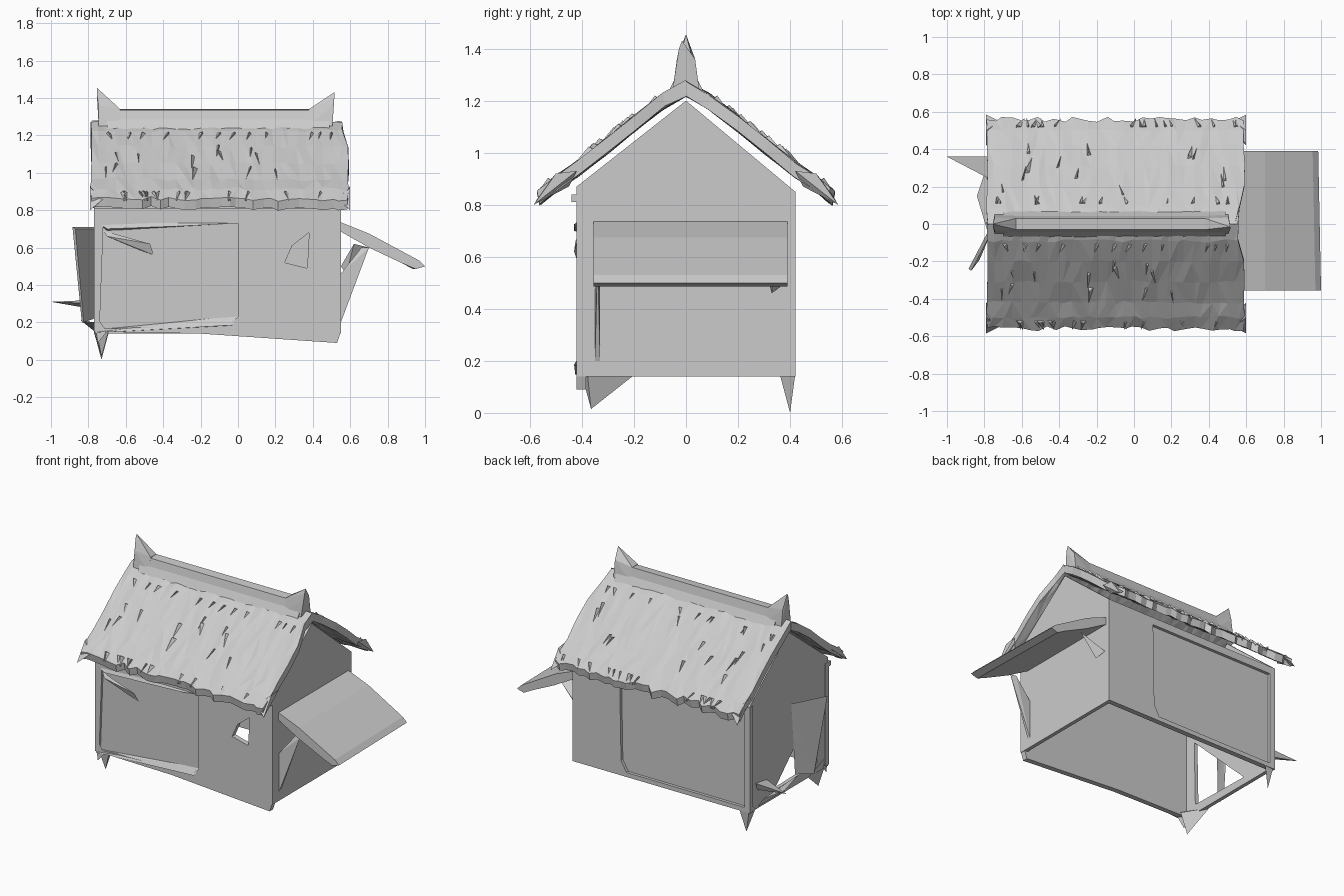
import bpy, bmesh, random
from mathutils import Vector

if "Cube" in bpy.data.objects:
    bpy.data.objects.remove(bpy.data.objects["Cube"])

random.seed(7)


def finish(name, bm):
    bmesh.ops.recalc_face_normals(bm, faces=bm.faces)
    me = bpy.data.meshes.new(name)
    bm.to_mesh(me)
    bm.free()
    ob = bpy.data.objects.new(name, me)
    bpy.context.collection.objects.link(ob)
    return ob


def prism(name, axis, pts, a, b):
    """Extrude a 2D outline from a to b along the axis."""
    def place(u, v, w):
        return {'x': (w, u, v), 'y': (u, w, v), 'z': (u, v, w)}[axis]
    bm = bmesh.new()
    lo = [bm.verts.new(place(u, v, a)) for u, v in pts]
    hi = [bm.verts.new(place(u, v, b)) for u, v in pts]
    bm.faces.new(lo)
    bm.faces.new(hi[::-1])
    n = len(pts)
    for i in range(n):
        j = (i + 1) % n
        bm.faces.new((lo[i], lo[j], hi[j], hi[i]))
    return finish(name, bm)


def hull(name, pts):
    bm = bmesh.new()
    for p in pts:
        bm.verts.new(p)
    bmesh.ops.convex_hull(bm, input=bm.verts)
    return finish(name, bm)


def cut(ob, cutter):
    m = ob.modifiers.new("cut", 'BOOLEAN')
    m.object = cutter
    m.solver = 'EXACT'
    bpy.context.view_layer.objects.active = ob
    bpy.ops.object.modifier_apply(modifier=m.name)
    bpy.data.objects.remove(cutter)


# Front wall with recessed panel and crooked window
front = prism("front_wall", 'y', [(-.77, .15), (-.2, .14), (.53, .09), (.55, .15), (.55, .84), (-.77, .84)], -.42, -.385)
cut(front, prism("c", 'y', [(-.74, .165), (-.05, .19), (0, .23), (.0, .73), (-.72, .72)], -.5, -.405))
cut(front, prism("c", 'y', [(.25, .52), (.37, .49), (.38, .68), (.29, .61)], -.5, -.3))

# Back wall with recessed panel
back = prism("back_wall", 'y', [(-.77, .14), (.55, .14), (.55, .85), (-.77, .85)], .385, .42)
cut(back, prism("c", 'y', [(-.73, .17), (.15, .17), (.19, .24), (.2, .8), (-.73, .8)], .4, .5))

# Gable end walls, left one with a broken opening
gable = [(-.42, .14), (.42, .14), (.42, .85), (0, 1.2), (-.42, .87)]
prism("right_wall", 'x', gable, .525, .55)
left = prism("left_wall", 'x', gable, -.765, -.74)
cut(left, prism("c", 'x', [(.16, .19), (-.3, .2), (-.31, .64)], -.9, -.6))

# Trim on the front: lintel, sill, loose stick
hull("front_lintel", [(x, y, z) for x, y, z in
     [(-.76, -.41, .74), (.03, -.41, .74), (-.3, -.43, .715), (-.7, -.43, .70), (-.1, -.43, .725), (-.7, -.40, .69)]])
hull("front_sill", [(-.75, -.425, .145), (-.75, -.40, .165), (-.03, -.43, .185), (.01, -.40, .24), (-.05, -.40, .18)])
hull("loose_stick", [(-.72, -.41, .69), (-.7, -.425, .66), (-.47, -.43, .62), (-.45, -.41, .56), (-.52, -.41, .585)])
prism("front_eave_board", 'y', [(-.77, .81), (.55, .81), (.55, .84), (-.77, .84)], -.44, -.41)

# Feet: pointed spikes at the left corners, flared right front corner
hull("front_left_foot", [(-.73, -.365, .015), (-.77, -.42, .22), (-.77, -.2, .145), (-.69, -.38, .16)])
hull("front_left_corner", [(-.75, -.42, .09), (-.77, -.42, .25), (-.77, -.36, .15), (-.70, -.42, .15)])
hull("back_left_foot", [(-.73, .4, 0), (-.77, .36, .15), (-.77, .42, .2), (-.69, .42, .15)])

# Awning over the right side with its torn side sheet
awn = [(.55, .735), (.7, .675), (.97, .53), (1.0, .50), (.95, .485), (.88, .515), (.7, .60), (.55, .685)]
prism("awning", 'x', [(0, 0), (1, 0), (1, 1)], 0, 1).name = "awning"
bpy.data.objects.remove(bpy.data.objects["awning"])
awning = prism("awning", 'y', awn, -.355, .39)
for v in awning.data.vertices:
    if v.co.x > .9 and v.co.y > 0:
        v.co.x -= .015
hull("awning_side_sheet", [(.55, -.35, .2), (.55, -.33, .2), (.70, -.34, .6), (.66, -.33, .6), (.55, -.35, .46), (.55, -.33, .46)])
hull("awning_bracket", [(.55, .38, .5), (.55, .36, .5), (.7, .33, .6), (.62, .28, .62), (.58, .33, .46)])

# Door flap and spike on the left side
hull("door_flap", [(-.77, -.02, .71), (-.77, -.06, .70), (-.885, -.24, .71), (-.87, -.25, .70),
                   (-.77, -.06, .22), (-.835, -.17, .2), (-.825, -.19, .2)])
hull("left_spike", [(-1, .36, .31), (-.77, .36, .32), (-.77, .24, .30), (-.77, .34, .27)])
hull("left_debris", [(-.79, .3, .2), (-.84, .15, .21), (-.765, -.1, .2), (-.765, .34, .15), (-.765, .1, .17)])

# Thatched roof: one ragged sheet per side
profile = [(.0, 1.275), (.09, 1.225), (.2, 1.14), (.31, 1.05), (.42, .965), (.5, .91), (.56, .86)]


def r(a):
    return random.uniform(-a, a)


def roof(name, side):
    bm = bmesh.new()
    n = 30
    rows = []
    for k, (y, z) in enumerate(profile):
        row = []
        for i in range(n + 1):
            x = -.79 + 1.385 * i / n
            if 0 < i < n:
                x += r(.012)
            elif i == n:
                x -= .03 * (k < 2) + random.random() * .012
            else:
                x += random.random() * .008
            lift = r(.006)
            dy = r(.014) if k == len(profile) - 1 else r(.008) * (k > 0)
            row.append(bm.verts.new((x, side * (y + dy), z + lift - dy * .8)))
        rows.append(row)
    for a, b in zip(rows, rows[1:]):
        for i in range(n):
            if random.random() < .5:
                bm.faces.new((a[i], a[i + 1], b[i + 1]))
                bm.faces.new((a[i], b[i + 1], b[i]))
            else:
                bm.faces.new((a[i], a[i + 1], b[i]))
                bm.faces.new((a[i + 1], b[i + 1], b[i]))
    # give the sheet its thickness by dropping a copy
    geo = bmesh.ops.extrude_face_region(bm, geom=bm.faces[:])
    for g in geo["geom"]:
        if isinstance(g, bmesh.types.BMVert):
            g.co += Vector((0, -side * .01, -.05))
    return finish(name, bm)


def tufts(name, side):
    """Pointed straw wedges along the eave, the ridge and the slope."""
    bm = bmesh.new()
    for i in range(40):
        x = random.uniform(-.76, .56)
        if i < 16:
            y, length = .53, .06
        elif i < 28:
            y, length = .12, .07
        else:
            y, length = random.uniform(.15, .4), .1
        z = 1.29 - .77 * y
        w = random.uniform(.012, .028)
        pts = [(x - w, y - length / 2, z), (x + w, y - length / 3, z),
               (x + r(.02), y, z + .022), (x + r(.03), y + length * .6, z - length * .5),
               (x, y, z - .04)]
        vs = [bm.verts.new((px, side * py, pz)) for px, py, pz in pts]
        bmesh.ops.convex_hull(bm, input=vs)
    return finish(name, bm)


for label, side in (("front", -1), ("back", 1)):
    roof(label + "_roof", side)
    tufts(label + "_straw", side)
    # drooping corners of the eave on the right and left ends
    for x, s in ((.6, -1), (-.79, 1)):
        hull(label + "_roof_corner", [(x, side * .585, .80), (x, side * .5, .92), (x + s * .07, side * .55, .86),
                                      (x, side * .42, .93), (x + s * .03, side * .45, .87)])

# Ridge cap with a horn at each end
cap = prism("ridge_cap", 'x', [(-.075, 1.22), (-.042, 1.285), (-.03, 1.335), (.03, 1.34), (.042, 1.285), (.075, 1.22)], -.7, .49)
for tip, base, low, dy in ((-.755, -.63, -.745, 0), (.515, .38, .505, -.015)):
    top = 1.455 if tip < 0 else 1.43
    hull("ridge_horn", [(tip, dy, top), (tip, dy - .012, top - .03)] +
         [(x, s * y, z) for s in (-1, 1) for x, y, z in
          ((base, .03, 1.34), (low, .035, 1.36), (low, .05, 1.25), (base, .05, 1.25))])
